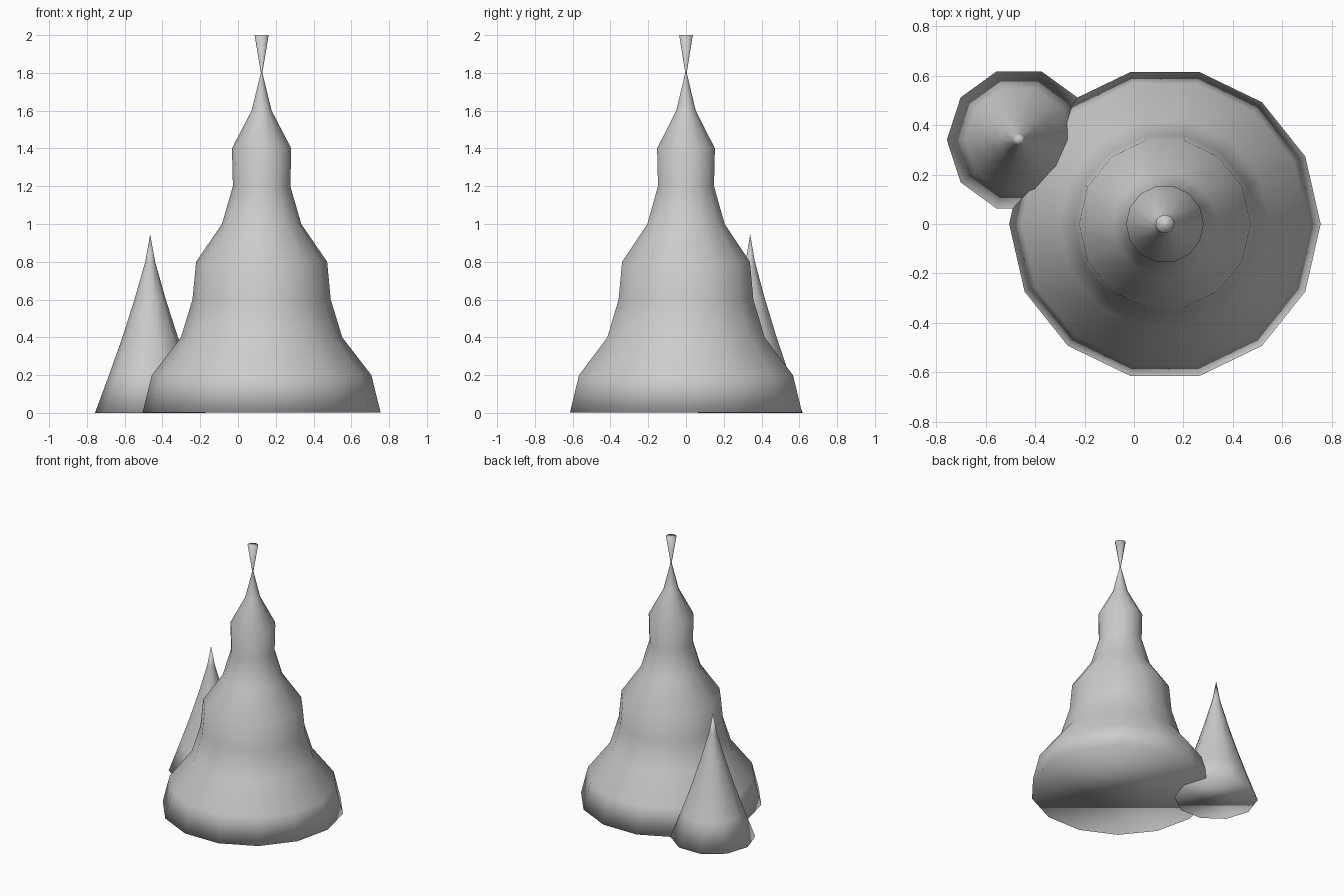
import bpy, bmesh, math

if "Cube" in bpy.data.objects:
    bpy.data.objects.remove(bpy.data.objects["Cube"])

grey = bpy.data.materials.new("light grey")
grey.diffuse_color = (0.6, 0.6, 0.6, 1)
grey.use_nodes = True
grey.node_tree.nodes["Principled BSDF"].inputs["Base Color"].default_value = grey.diffuse_color


def lathe(name, centre, sides, profile):
    """Closed turned solid; a radius of 0 makes a point. Smooth over the caps too."""
    bm = bmesh.new()
    rings = []
    for r, z in profile:
        n = sides if r > 0 else 1
        rings.append([bm.verts.new((r * math.cos(2 * math.pi * i / sides),
                                    r * math.sin(2 * math.pi * i / sides), z))
                      for i in range(n)])
    for a, b in zip(rings, rings[1:]):
        for i in range(sides):
            j = (i + 1) % sides
            if len(b) == 1:
                bm.faces.new((a[i], a[j], b[0]))
            else:
                bm.faces.new((a[i], a[j], b[j], b[i]))
    bm.faces.new(rings[0][::-1])
    if len(rings[-1]) > 1:
        bm.faces.new(rings[-1])
    bmesh.ops.recalc_face_normals(bm, faces=bm.faces[:])
    for f in bm.faces:
        f.smooth = True
    mesh = bpy.data.meshes.new(name)
    bm.to_mesh(mesh)
    bm.free()
    mesh.materials.append(grey)
    ob = bpy.data.objects.new(name, mesh)
    ob.location = (*centre, 0)
    bpy.context.collection.objects.link(ob)
    return ob


# Large tiered tower with a flared finial, one ring every 0.2
radii = [0.63, 0.581, 0.427, 0.366, 0.347, 0.21, 0.152, 0.157, 0.053, 0.004, 0.037]
tower = [(r, 0.2 * i) for i, r in enumerate(radii)]
tower[0] = (0.63, 0.002)
lathe("tower", (0.125, 0), 14, tower)

# Small pointed cone tucked against the back left of the tower
lathe("side_cone", (-0.465, 0.34), 10,
      [(0.292, 0), (0.218, 0.2), (0.147, 0.4), (0.083, 0.6), (0.026, 0.8), (0, 0.945)])
